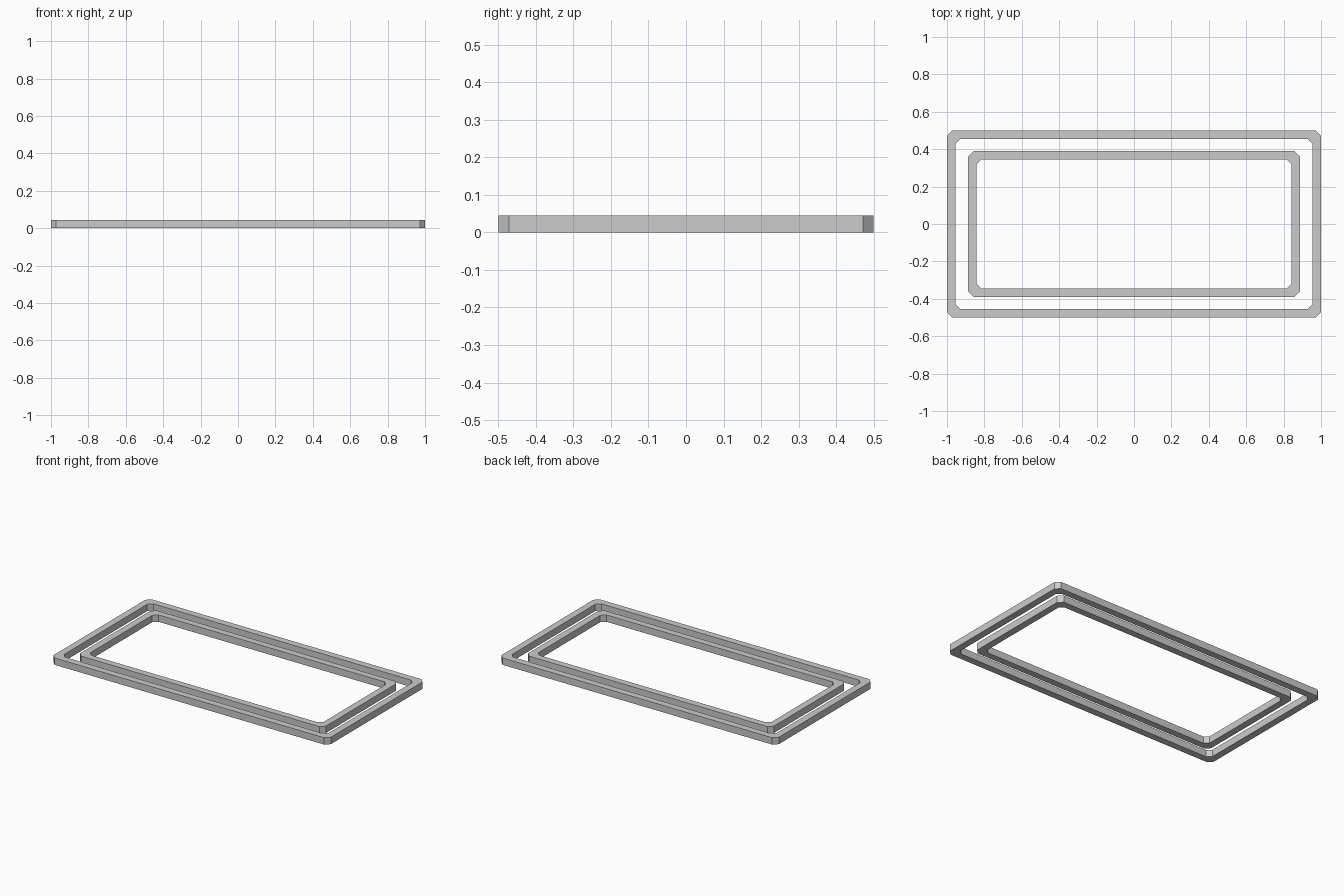
import bpy, bmesh

if "Cube" in bpy.data.objects:
    bpy.data.objects.remove(bpy.data.objects["Cube"])

HEIGHT = 0.045


def chamfered_rect(hx, hy, c):
    """Outline of a rectangle with cut corners, counter-clockwise."""
    return [(hx, -hy + c), (hx, hy - c), (hx - c, hy), (-hx + c, hy),
            (-hx, hy - c), (-hx, -hy + c), (-hx + c, -hy), (hx - c, -hy)]


def frame(name, outer, inner):
    """Flat rectangular ring between two chamfered outlines."""
    bm = bmesh.new()
    rings = [[bm.verts.new((x, y, z)) for x, y in chamfered_rect(*dims)]
             for dims, z in ((outer, 0), (outer, HEIGHT), (inner, HEIGHT), (inner, 0))]
    for k in range(4):
        a, b = rings[k], rings[(k + 1) % 4]
        for i in range(8):
            j = (i + 1) % 8
            bm.faces.new((a[i], a[j], b[j], b[i]))
    bmesh.ops.recalc_face_normals(bm, faces=bm.faces)
    mesh = bpy.data.meshes.new(name)
    bm.to_mesh(mesh)
    bm.free()
    obj = bpy.data.objects.new(name, mesh)
    bpy.context.collection.objects.link(obj)
    return obj


# Outer border
frame("outer_frame", (1.0, 0.5, 0.028), (0.955, 0.455, 0.026))
# Inner border
frame("inner_frame", (0.887, 0.389, 0.028), (0.842, 0.345, 0.026))
